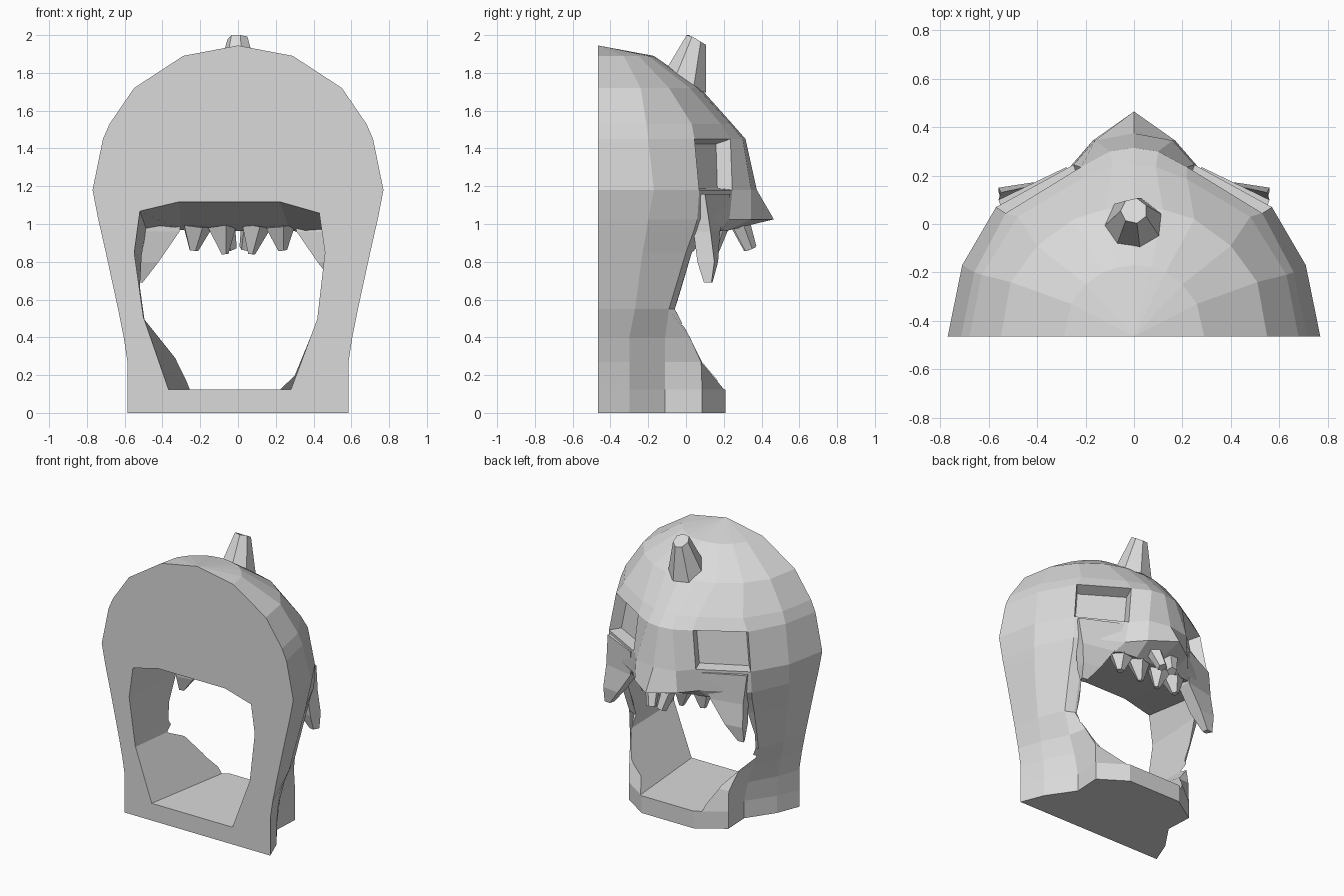
import bpy, bmesh, math
from mathutils import Vector

if "Cube" in bpy.data.objects:
    bpy.data.objects.remove(bpy.data.objects["Cube"])

bone = bpy.data.materials.new("bone_grey")
bone.use_nodes = True
bone.diffuse_color = (0.7, 0.7, 0.7, 1)
bone.node_tree.nodes["Principled BSDF"].inputs["Base Color"].default_value = (0.7, 0.7, 0.7, 1)


def finish(bm, name):
    bmesh.ops.recalc_face_normals(bm, faces=bm.faces)
    mesh = bpy.data.meshes.new(name)
    bm.to_mesh(mesh)
    bm.free()
    mesh.materials.append(bone)
    obj = bpy.data.objects.new(name, mesh)
    bpy.context.collection.objects.link(obj)
    return obj


def loft(bm, rings):
    """Skin a list of equal closed rings and cap both ends."""
    loops = [[bm.verts.new(p) for p in ring] for ring in rings]
    n = len(loops[0])
    for a, b in zip(loops, loops[1:]):
        for i in range(n):
            j = (i + 1) % n
            bm.faces.new((a[i], a[j], b[j], b[i]))
    bm.faces.new(loops[0])
    bm.faces.new(loops[-1])


def spike(name, stations, sides):
    """Tapered faceted spike; each station is a centre and a radius."""
    bm = bmesh.new()
    axis = (Vector(stations[-1][0]) - Vector(stations[0][0])).normalized()
    turn = Vector((0, 0, 1)).rotation_difference(axis)
    rings = []
    for centre, r in stations:
        ring = []
        for k in range(sides):
            t = math.tau * (k + 0.5) / sides
            ring.append(Vector(centre) + turn @ Vector((r * math.cos(t), r * math.sin(t), 0)))
        rings.append(ring)
    loft(bm, rings)
    return finish(bm, name)


# Head shell: half outlines (x, y) from the flat back to the centre front
BACK = -0.465
base = [(0.52, -0.3), (0.39, -0.11), (0.4, 0.085), (0.21, 0.21)]
levels = [
    (0.00, 0.585, base, 0.21),
    (0.125, 0.585, base, 0.21),
    (0.27, 0.585, [(0.53, -0.3), (0.42, -0.11), (0.4, 0.08), (0.2, 0.09)], 0.09),
    (0.40, 0.605, [(0.55, -0.3), (0.46, -0.11), (0.435, 0.02), (0.2, 0.03)], 0.03),
    (0.55, 0.635, [(0.6, -0.27), (0.52, -0.09), (0.46, -0.06), (0.2, -0.05)], -0.05),
    (0.85, 0.70, [(0.66, -0.23), (0.55, 0.0), (0.48, 0.03), (0.25, 0.05)], 0.05),
    (0.96, 0.725, [(0.68, -0.21), (0.56, 0.04), (0.31, 0.17), (0.15, 0.2)], 0.2),
    (1.025, 0.74, [(0.69, -0.2), (0.57, 0.06), (0.27, 0.23), (0.17, 0.345)], 0.465),
    (1.18, 0.77, [(0.71, -0.17), (0.57, 0.07), (0.25, 0.245), (0.16, 0.345)], 0.375),
    (1.45, 0.715, [(0.66, -0.2), (0.53, 0.045), (0.22, 0.235), (0.1, 0.3)], 0.315),
    (1.53, 0.68, [(0.63, -0.21), (0.48, 0.03), (0.22, 0.185), (0.09, 0.235)], 0.245),
    (1.72, 0.55, [(0.51, -0.24), (0.4, -0.09), (0.25, 0.02), (0.12, 0.06)], 0.075),
    (1.89, 0.29, [(0.26, -0.33), (0.2, -0.25), (0.13, -0.2), (0.07, -0.18)], -0.17),
]
rings = []
for z, wide, pts, front in levels:
    half = [(wide, BACK)] + pts
    ring = half + [(0, front)] + [(-x, y) for x, y in reversed(half)]
    rings.append([(x, y, z) for x, y in ring])
bm = bmesh.new()
loft(bm, rings)
bm.faces.ensure_lookup_table()
crown = bm.faces[-1]
apex = bmesh.ops.poke(bm, faces=[crown])["verts"][0]
apex.co = (0, BACK, 1.945)
bmesh.ops.recalc_face_normals(bm, faces=bm.faces)

# Eye sockets sunk into the panels under the brow
sockets = [f for f in bm.faces
           if 1.2 < f.calc_center_median().z < 1.4
           and 0.3 < abs(f.calc_center_median().x) < 0.5
           and f.calc_center_median().y > 0]
bmesh.ops.inset_individual(bm, faces=sockets, thickness=0.025, depth=-0.08)
shell = finish(bm, "head_shell")

# Opening through the shell for the mouth and jaw
back_hole = [(-0.37, 0.125), (0.28, 0.125), (0.42, 0.5), (0.46, 0.85), (0.43, 1.06),
             (0.22, 1.12), (-0.31, 1.12), (-0.52, 1.07), (-0.55, 0.85), (-0.5, 0.5)]
front_half = [(0.2, 0.125), (0.48, 0.43), (0.47, 0.82), (0.46, 0.9), (0.3, 0.895)]
front_hole = [(-0.2, 0.125)] + front_half + [(-x, z) for x, z in reversed(front_half[1:])]
bm = bmesh.new()
loft(bm, [[(x, BACK - 0.01, z) for x, z in back_hole], [(x, 0.5, z) for x, z in front_hole]])
cutter = finish(bm, "opening_cutter")
cutter.hide_render = True
cutter.hide_viewport = True
cut = shell.modifiers.new("opening", "BOOLEAN")
cut.operation = "DIFFERENCE"
cut.solver = "EXACT"
cut.object = cutter

# Crest horn with a sloping flat tip
horn = spike("crest_horn", [((0, -0.015, 1.73), 0.13), ((0, 0.055, 1.975), 0.055)], 7)
for v in horn.data.vertices:
    if v.co.z > 1.9:
        v.co.z = 2.0 - 0.6 * max(0, v.co.y - 0.02)

# Cheek tusk sections: height, outer corner, inner corner, thickness
tusk = [(1.16, (0.56, 0.1), (0.28, 0.235), 0.06),
        (0.96, (0.55, 0.13), (0.32, 0.18), 0.09),
        (0.80, (0.56, 0.15), (0.43, 0.17), 0.09),
        (0.69, (0.56, 0.135), (0.515, 0.14), 0.04)]

# Tusks and teeth on both sides
for side, s in (("left", 1), ("right", -1)):
    bm = bmesh.new()
    loft(bm, [[(s * xo, yo, z), (s * xi, yi, z), (s * (xi - 0.01), yi - t, z), (s * (xo - 0.02), yo - t, z)]
              for z, (xo, yo), (xi, yi), t in tusk])
    finish(bm, side + "_cheek_tusk")
    spike(side + "_outer_tooth", [((s * 0.22, 0.13, 0.99), 0.085), ((s * 0.235, 0.14, 0.86), 0.025)], 5)
    spike(side + "_inner_tooth", [((s * 0.09, 0.15, 0.99), 0.085), ((s * 0.07, 0.15, 0.84), 0.02)], 5)
    spike(side + "_front_tooth", [((s * 0.07, 0.28, 1.02), 0.055), ((s * 0.04, 0.34, 0.87), 0.035)], 5)
